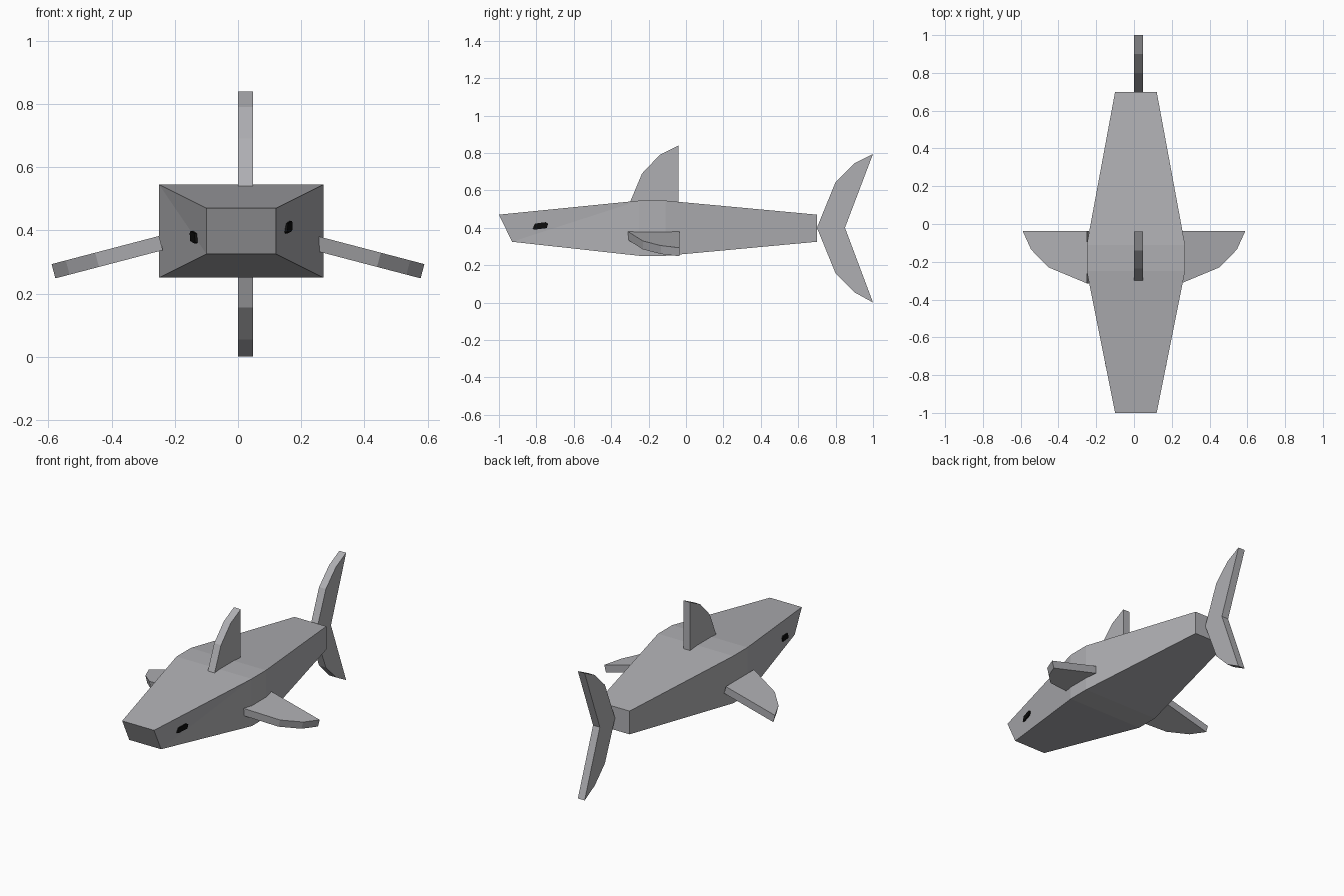
import bpy, bmesh
from mathutils import Vector

if "Cube" in bpy.data.objects:
    bpy.data.objects.remove(bpy.data.objects["Cube"])


def material(name, rgb):
    m = bpy.data.materials.new(name)
    m.diffuse_color = (*rgb, 1)
    m.use_nodes = True
    m.node_tree.nodes["Principled BSDF"].inputs["Base Color"].default_value = m.diffuse_color
    return m


GREY = material("shark_grey", (0.43, 0.43, 0.45))
BLACK = material("eye_black", (0.004, 0.004, 0.004))


def finish(bm, name, mat):
    bmesh.ops.recalc_face_normals(bm, faces=bm.faces)
    me = bpy.data.meshes.new(name)
    bm.to_mesh(me)
    bm.free()
    me.materials.append(mat)
    ob = bpy.data.objects.new(name, me)
    bpy.context.collection.objects.link(ob)
    return ob


def slab(name, points, offset, mat):
    """Flat outline extruded along an offset vector."""
    bm = bmesh.new()
    face = bm.faces.new([bm.verts.new(p) for p in points])
    ext = bmesh.ops.extrude_face_region(bm, geom=[face], use_keep_orig=True)
    verts = [g for g in ext["geom"] if isinstance(g, bmesh.types.BMVert)]
    bmesh.ops.translate(bm, verts=verts, vec=offset)
    return finish(bm, name, mat)


# Body: four rectangular rings (half width, y top, z top, y bottom, z bottom)
CX = 0.01
stations = [(0.11, -1.0, 0.47, -0.93, 0.325),
            (0.26, -0.25, 0.545, -0.25, 0.25),
            (0.26, -0.11, 0.545, -0.11, 0.25),
            (0.11, 0.70, 0.47, 0.70, 0.325)]
bm = bmesh.new()
rings = [[bm.verts.new(p) for p in ((CX - w, yb, zb), (CX + w, yb, zb),
                                    (CX + w, yt, zt), (CX - w, yt, zt))]
         for w, yt, zt, yb, zb in stations]
bm.faces.new(rings[0])
bm.faces.new(rings[-1])
for n, (a, b) in enumerate(zip(rings, rings[1:])):
    for i in range(4):
        j = (i + 1) % 4
        if n == 0 and i in (1, 3):      # snout sides fold from lower nose to upper back
            lo, hi = (i, j) if i == 1 else (j, i)
            bm.faces.new((a[lo], a[hi], b[hi]))
            bm.faces.new((a[lo], b[hi], b[lo]))
        else:
            bm.faces.new((a[i], a[j], b[j], b[i]))
finish(bm, "body", GREY)

# Dorsal fin and tail fin: side outlines (y, z)
dorsal = [(-0.30, 0.535), (-0.235, 0.69), (-0.14, 0.79), (-0.04, 0.84), (-0.04, 0.535)]
tail = [(0.70, 0.40), (0.80, 0.645), (0.90, 0.745), (1.0, 0.795), (0.85, 0.40),
        (1.0, 0.0), (0.90, 0.055), (0.80, 0.155)]
for name, outline in (("dorsal_fin", dorsal), ("tail_fin", tail)):
    slab(name, [(0, y, z) for y, z in outline], Vector((0.047, 0, 0)), GREY)

# Side fins (x, y) drooping outwards, and eyes (y, z) lying on the snout sides
pectoral = [(0.25, -0.314), (0.452, -0.23), (0.545, -0.135), (0.59, -0.036), (0.25, -0.036)]
eye = [(-0.04, -0.016), (-0.028, 0.012), (0.03, 0.02), (0.043, 0.012),
       (0.036, -0.012), (-0.03, -0.02)]
for side, s, zeye in (("right", 1, 0.41), ("left", -1, 0.378)):
    slab(side + "_side_fin",
         [(s * x, y, 0.293 + (0.59 - x) * 0.262) for x, y in pectoral],
         Vector((-s * 0.012, 0, -0.045)), GREY)
    slab(side + "_eye",
         [(CX + s * (0.146 + 0.21 * y), -0.78 + y, zeye + z) for y, z in eye],
         Vector((s * 0.008, 0, 0)), BLACK)
